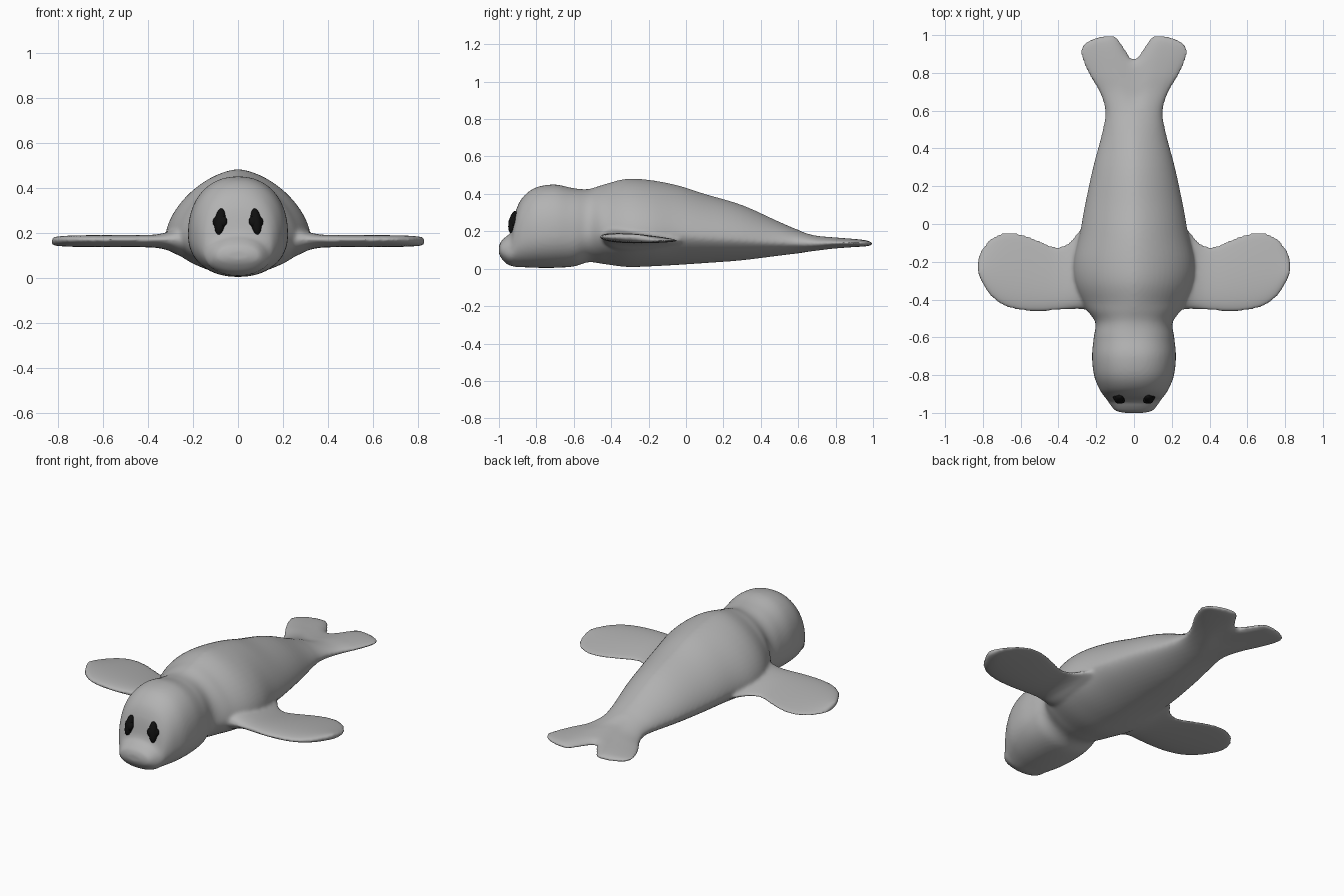
import bpy, bmesh, math
from mathutils import Vector

if "Cube" in bpy.data.objects:
    bpy.data.objects.remove(bpy.data.objects["Cube"], do_unlink=True)


def material(name, value):
    mat = bpy.data.materials.new(name)
    mat.use_nodes = True
    color = (value, value, value, 1)
    mat.diffuse_color = color
    mat.node_tree.nodes["Principled BSDF"].inputs["Base Color"].default_value = color
    return mat


def resample(rows, steps):
    """Smooth curve through the rows, every column interpolated alike."""
    pts = [rows[0]] + rows + [rows[-1]]
    out = []
    for a, b, c, d in zip(pts, pts[1:], pts[2:], pts[3:]):
        for i in range(steps):
            t = i / steps
            out.append([q + t / 2 * (r - p + t * (2 * p - 5 * q + 4 * r - s + t * (3 * (q - r) + s - p)))
                        for p, q, r, s in zip(a, b, c, d)])
    return out + [rows[-1]]


def loft(bm, rings):
    """Skin a list of closed rings and cap both ends."""
    loops = [[bm.verts.new(p) for p in ring] for ring in rings]
    n = len(loops[0])
    for a, b in zip(loops, loops[1:]):
        for i in range(n):
            j = (i + 1) % n
            bm.faces.new((a[i], a[j], b[j], b[i]))
    bm.faces.new(loops[0][::-1])
    bm.faces.new(loops[-1])


def blend(x, low, high):
    t = max(0, min(1, (x - low) / (high - low)))
    return t * t * (3 - 2 * t)


def signed_power(value, power):
    return math.copysign(abs(value) ** power, value)


SIDES = 64
ANGLES = [math.tau * i / SIDES for i in range(SIDES)]
TAIL_START = .6


# Body section: superellipse, round at the head, peaked at the back, notched at the tail
def body_ring(y, width, top, bottom):
    back = blend(y, -.6, -.4)
    tail = blend(y, .4, .8)
    power = 2 / (2.2 - .55 * back + .35 * tail)
    middle = bottom + (top - bottom) * (.42 - .05 * back + .13 * tail)
    ring = []
    for a in ANGLES:
        u = signed_power(math.cos(a), power)
        v = signed_power(math.sin(a), power)
        z = middle + v * (top - middle if v > 0 else middle - bottom)
        notch = .5 + .5 * math.cos(math.pi * min(1, abs(u) / .5))
        end = 1 - .135 * notch - .03 * abs(u) ** 6
        length = max(0, y - TAIL_START) / (1 - TAIL_START)
        yy = y if y < TAIL_START else TAIL_START + length * (end - TAIL_START)
        ring.append((u * width, yy, z))
    return ring


# Flipper section: thick leading edge at the front, thin trailing edge
def flipper_ring(x, front, rear, half, side):
    mid, chord = (front + rear) / 2, (rear - front) / 2
    return [(side * x, mid + chord * math.cos(a),
             .16 - .01 * math.cos(a) + half * math.sin(a) * (1 - .4 * math.cos(a)))
            for a in ANGLES]


# Stations: y, half width, top, bottom
body = [
    [-1, .05, .12, .08], [-.99, .095, .145, .06], [-.965, .12, .17, .03],
    [-.935, .14, .2, .015], [-.91, .16, .31, .01], [-.87, .185, .385, .008],
    [-.8, .212, .435, .005], [-.7, .222, .45, .005], [-.6, .213, .43, .012],
    [-.52, .205, .426, .035], [-.44, .26, .45, .025], [-.32, .312, .48, .01],
    [-.2, .32, .475, .012], [-.05, .287, .447, .02], [.1, .26, .4, .03],
    [.3, .217, .34, .045], [.5, .165, .25, .07], [.6, .153, .208, .082],
    [.7, .18, .18, .093], [.8, .235, .17, .105], [.9, .278, .162, .113],
    [.96, .283, .155, .117], [.99, .255, .145, .123], [1, .22, .137, .13],
]
# Stations: x, leading edge, trailing edge, half thickness
flipper = [
    [.18, -.46, .02, .08], [.26, -.452, -.01, .06], [.31, -.45, -.06, .038],
    [.36, -.452, -.108, .027], [.42, -.458, -.12, .024], [.5, -.462, -.09, .024],
    [.6, -.457, -.052, .024], [.69, -.432, -.047, .023], [.76, -.38, -.08, .021],
    [.81, -.3, -.14, .017], [.828, -.25, -.19, .01],
]

skin_color = material("seal gray", .45)
eye_color = material("eye black", .005)

# Body and both flippers, fused into one soft skin
bm = bmesh.new()
loft(bm, [body_ring(*row) for row in resample(body, 5)])
for side in (-1, 1):
    loft(bm, [flipper_ring(*row, side) for row in resample(flipper, 4)])
bmesh.ops.recalc_face_normals(bm, faces=bm.faces)
mesh = bpy.data.meshes.new("seal_body")
bm.to_mesh(mesh)
bm.free()
mesh.materials.append(skin_color)
seal = bpy.data.objects.new("seal_body", mesh)
bpy.context.collection.objects.link(seal)
remesh = seal.modifiers.new("fuse", "REMESH")
remesh.mode = "VOXEL"
remesh.voxel_size = .01
remesh.use_smooth_shade = True
soften = seal.modifiers.new("soften", "SMOOTH")
soften.factor = .5
soften.iterations = 5

# Eyes: tall dark ovals with a short crosswise bulge, leaning back with the face
for name, side in (("left", 1), ("right", -1)):
    bm = bmesh.new()
    for size in (Vector((.024, .022, .06)), Vector((.035, .02, .03))):
        made = bmesh.ops.create_icosphere(bm, subdivisions=3, radius=1)
        bmesh.ops.scale(bm, vec=size, verts=made["verts"])
    mesh = bpy.data.meshes.new(name + "_eye")
    bm.to_mesh(mesh)
    bm.free()
    mesh.materials.append(eye_color)
    mesh.shade_smooth()
    eye = bpy.data.objects.new(name + "_eye", mesh)
    eye.location = (side * .08, -.925, .25)
    eye.rotation_euler = (-.25, 0, side * .5)
    bpy.context.collection.objects.link(eye)
